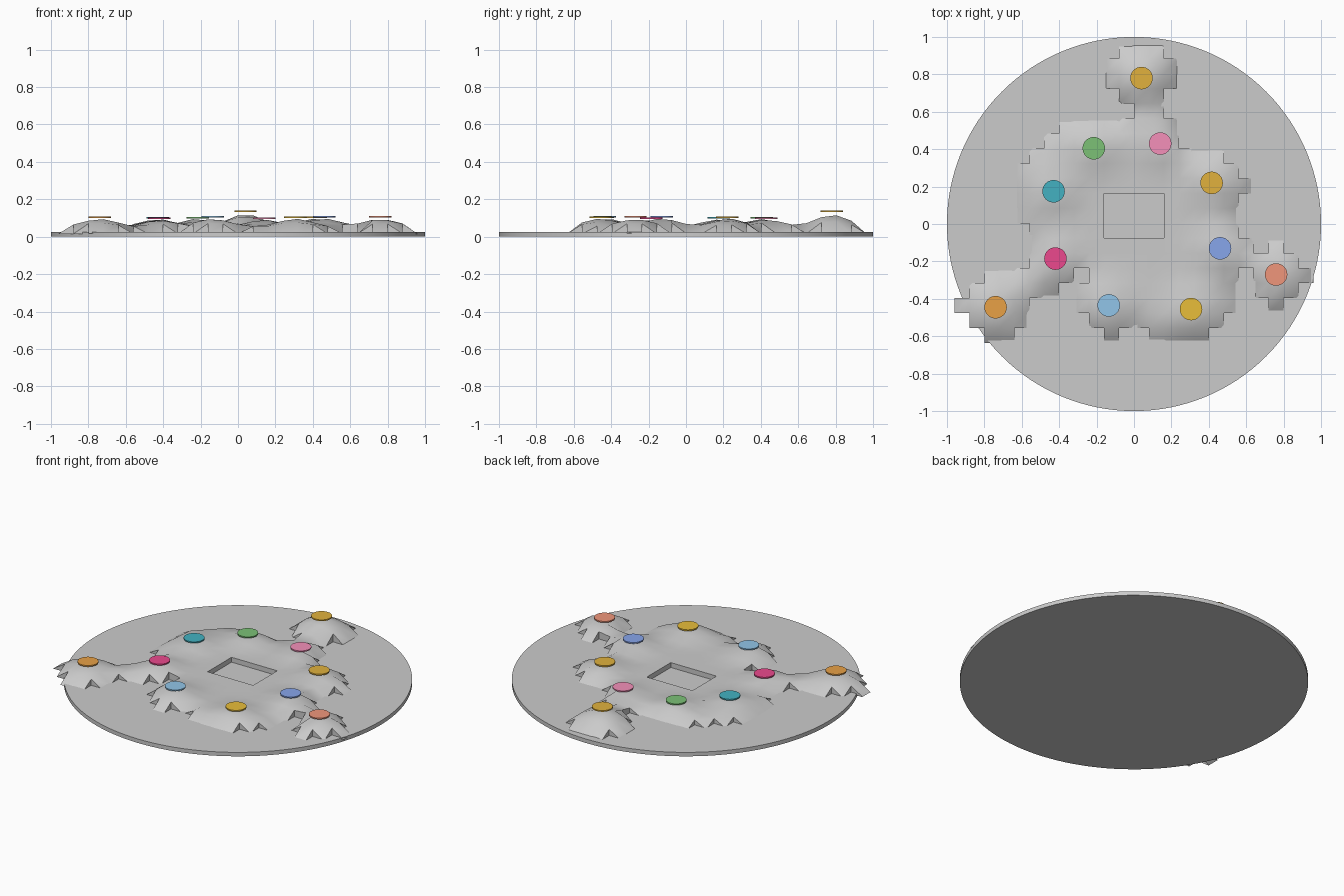
import bpy, bmesh, math

if "Cube" in bpy.data.objects:
    bpy.data.objects.remove(bpy.data.objects["Cube"])

CELL, YOFF = 0.08, 0.004
DISC_TOP, LOW, BASE = 0.025, 0.016, 0.056

# Markers: x, y, z, colour
MARKERS = [
    (0.04, 0.78, 0.135, "E0B040"), (0.14, 0.43, 0.099, "F48FB8"),
    (-0.215, 0.405, 0.102, "7BC075"), (-0.43, 0.175, 0.101, "45B0C0"),
    (-0.42, -0.185, 0.100, "EA4A8C"), (-0.74, -0.445, 0.105, "E8A048"),
    (-0.135, -0.435, 0.108, "90C4E8"), (0.305, -0.455, 0.104, "E8BC3C"),
    (0.46, -0.13, 0.106, "86A4EA"), (0.76, -0.27, 0.106, "F0957A"),
    (0.415, 0.22, 0.105, "E0B040")]

# Terrain footprint: grid row -> spans of filled columns
ROWS = {
    11: [(-1, 1)], 10: [(-2, 2)], 9: [(-2, 2)], 8: [(-1, 1)], 7: [(0, 1)],
    6: [(-5, 2)], 5: [(-6, 2)], 4: [(-7, 5)], 3: [(-8, 6)], 2: [(-8, 7)],
    1: [(-8, -3), (2, 6)], 0: [(-8, -3), (2, 6)], -1: [(-7, -3), (2, 6)],
    -2: [(-7, 7), (9, 9)], -3: [(-7, 10)], -4: [(-10, -5), (-3, 6), (8, 11)],
    -5: [(-11, -6), (-4, 6), (8, 10)], -6: [(-12, -8), (-4, 6), (9, 9)],
    -7: [(-11, -8), (-3, 5)], -8: [(-10, -9), (-2, -2), (1, 4)]}
cells = {(i, j) for j, spans in ROWS.items() for a, b in spans for i in range(a, b + 1)}


def link(bm, name):
    me = bpy.data.meshes.new(name)
    bm.to_mesh(me)
    bm.free()
    ob = bpy.data.objects.new(name, me)
    bpy.context.collection.objects.link(ob)
    return ob


def cylinder(name, r, z0, z1, n, x=0, y=0):
    bm = bmesh.new()
    bmesh.ops.create_cone(bm, cap_ends=True, segments=n, radius1=r, radius2=r, depth=z1 - z0)
    bmesh.ops.translate(bm, verts=bm.verts, vec=(x, y, (z0 + z1) / 2))
    for f in bm.faces:
        f.smooth = len(f.verts) == 4
    for e in bm.edges:
        e.smooth = all(len(f.verts) == 4 for f in e.link_faces)
    return link(bm, name)


def height(i, j):
    x, y = i * CELL, j * CELL + YOFF
    count = sum((i - a, j - b) in cells for a in (0, 1) for b in (0, 1))
    in_hole = -2 <= i <= 2 and -1 <= j <= 2
    if count < 3 and not in_hole:
        return LOW
    z = BASE
    for mx, my, mz, _ in MARKERS:
        d = math.hypot(x - mx, y - my)
        z = max(z, BASE + (mz - 0.004 - BASE) * max(0, 1.05 - d / 0.17))
    return min(z, 0.125)


# Round base
cylinder("round_base", 1.0, 0.0, DISC_TOP, 128)

# Hilly terrain with a skirt along its stepped rim
bm = bmesh.new()
grid = {}


def vert(i, j):
    if (i, j) not in grid:
        grid[i, j] = bm.verts.new((i * CELL, j * CELL + YOFF, height(i, j)))
    return grid[i, j]


for i, j in sorted(cells):
    f = bm.faces.new([vert(i, j), vert(i + 1, j), vert(i + 1, j + 1), vert(i, j + 1)])
    f.smooth = True
for e in [e for e in bm.edges if e.is_boundary]:
    loop = e.link_loops[0]
    a, b = loop.vert, loop.link_loop_next.vert
    if max(a.co.z, b.co.z) > LOW + 0.001:
        low = [bm.verts.new((v.co.x, v.co.y, LOW - 0.002)) for v in (a, b)]
        bm.faces.new([b, a, low[0], low[1]])
        e.smooth = False
link(bm, "hilly_terrain")

# Coloured round markers on the hilltops
for k, (x, y, z, hexcol) in enumerate(MARKERS):
    ob = cylinder(f"hill_marker_{k + 1}", 0.06, z - 0.004, z + 0.004, 32, x, y)
    rgb = [(int(hexcol[c:c + 2], 16) / 255) ** 2.2 for c in (0, 2, 4)]
    mat = bpy.data.materials.new(f"marker_colour_{k + 1}")
    mat.diffuse_color = (*rgb, 1)
    mat.use_nodes = True
    mat.node_tree.nodes["Principled BSDF"].inputs["Base Color"].default_value = mat.diffuse_color
    ob.data.materials.append(mat)
